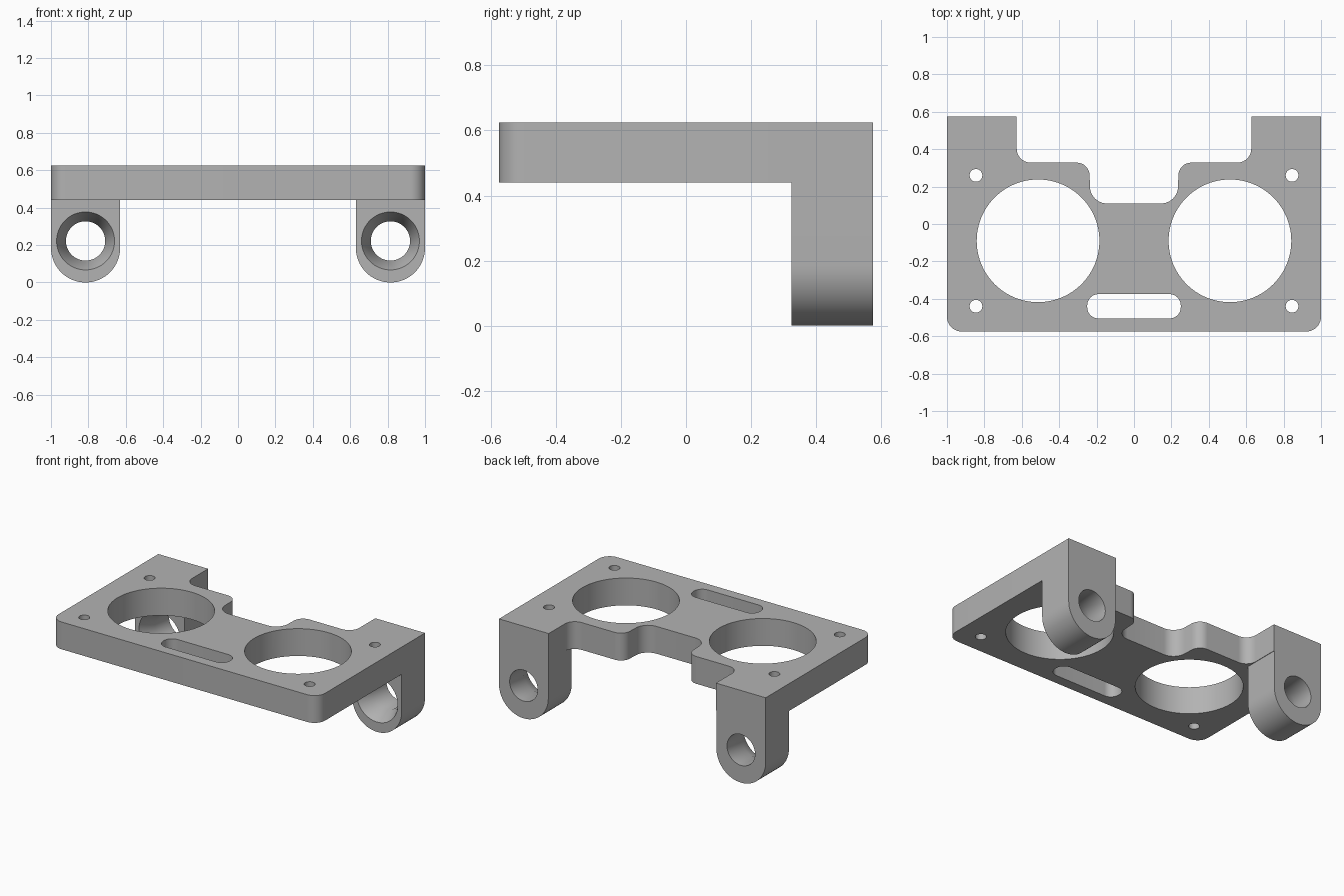
import bpy, bmesh, math
from mathutils import Vector

cube = bpy.data.objects.get("Cube")
if cube:
    bpy.data.objects.remove(cube, do_unlink=True)

grey = bpy.data.materials.new("plain grey")
grey.use_nodes = True
grey.diffuse_color = (0.45, 0.45, 0.45, 1)
grey.node_tree.nodes["Principled BSDF"].inputs["Base Color"].default_value = (0.45, 0.45, 0.45, 1)

TOP, UNDER = 0.625, 0.44
BACK, LUG_FRONT = 0.575, 0.325
LUG_X, LUG_R, BORE_Z = 0.815, 0.185, 0.222


def rounded(corners, steps=10):
    """Outline from (x, y, radius) corners, each replaced by a tangent arc."""
    out = []
    for i, (x, y, r) in enumerate(corners):
        p = Vector((x, y))
        if r == 0:
            out.append(p)
            continue
        a = (Vector(corners[i - 1][:2]) - p).normalized()
        b = (Vector(corners[(i + 1) % len(corners)][:2]) - p).normalized()
        half = a.angle(b) / 2
        centre = p + (a + b).normalized() * (r / math.sin(half))
        start = p + a * (r / math.tan(half)) - centre
        sweep = start.angle_signed(p + b * (r / math.tan(half)) - centre)
        for k in range(steps + 1):
            t = -sweep * k / steps
            c, s = math.cos(t), math.sin(t)
            out.append(centre + Vector((start.x * c - start.y * s, start.x * s + start.y * c)))
    return out


def circle(x, y, r, n=64):
    return [Vector((x + r * math.cos(math.tau * k / n), y + r * math.sin(math.tau * k / n))) for k in range(n)]


def loft(name, first, second):
    """Solid between two matching rings of 3D points."""
    bm = bmesh.new()
    a = [bm.verts.new(p) for p in first]
    b = [bm.verts.new(p) for p in second]
    bm.faces.new(a)
    bm.faces.new(b)
    for i in range(len(a)):
        j = (i + 1) % len(a)
        bm.faces.new((a[i], a[j], b[j], b[i]))
    bmesh.ops.recalc_face_normals(bm, faces=bm.faces)
    mesh = bpy.data.meshes.new(name)
    bm.to_mesh(mesh)
    bm.free()
    mesh.materials.append(grey)
    obj = bpy.data.objects.new(name, mesh)
    bpy.context.collection.objects.link(obj)
    return obj


def upright(name, pts, z0, z1):
    return loft(name, [(p.x, p.y, z0) for p in pts], [(p.x, p.y, z1) for p in pts])


def along_y(name, pts, y0, y1, pts_end=None):
    return loft(name, [(p.x, y0, p.y) for p in pts], [(p.x, y1, p.y) for p in pts_end or pts])


def combine(target, tool, operation):
    mod = target.modifiers.new(tool.name, "BOOLEAN")
    mod.operation, mod.solver, mod.object = operation, "EXACT", tool
    bpy.context.view_layer.objects.active = target
    bpy.ops.object.modifier_apply(modifier=mod.name)
    bpy.data.objects.remove(tool, do_unlink=True)


# Plate outline: half of it, then mirrored
half = [(1, -BACK, 0.08), (1, BACK, 0), (0.627, BACK, 0), (0.627, 0.328, 0.075),
        (0.24, 0.328, 0.068), (0.232, 0.11, 0.09)]
outline = half + [(-x, y, r) for x, y, r in reversed(half)]
bracket = upright("mounting_bracket", rounded(outline), UNDER, TOP)

# Hanging lugs with rounded lower ends
for side in (-1, 1):
    x = side * LUG_X
    arc = [Vector((x + LUG_R * math.cos(t), LUG_R + LUG_R * math.sin(t)))
           for t in (math.pi + math.pi * k / 32 for k in range(33))]
    profile = arc + [Vector((x + LUG_R, TOP)), Vector((x - LUG_R, TOP))]
    lug = along_y("lug", profile, LUG_FRONT, BACK)
    combine(bracket, lug, "UNION")

# Openings through the plate
slot = rounded([(-0.25, -0.505, 0.06), (0.25, -0.505, 0.06), (0.25, -0.375, 0.06), (-0.25, -0.375, 0.06)])
openings = [slot]
for side in (-1, 1):
    openings.append(circle(side * 0.513, -0.09, 0.328, 96))
    openings += [circle(side * 0.845, y, 0.034, 32) for y in (0.26, -0.44)]
for pts in openings:
    combine(bracket, upright("opening_cutter", pts, UNDER - 0.1, TOP + 0.1), "DIFFERENCE")

# Lug bores, flared towards the front
FLARE = 0.1
for side in (-1, 1):
    x = side * LUG_X
    small, large = circle(x, BORE_Z, 0.105), circle(x, BORE_Z, 0.155)
    combine(bracket, along_y("bore_cutter", small, LUG_FRONT - 0.1, BACK + 0.1), "DIFFERENCE")
    wide = circle(x, BORE_Z, 0.16)
    combine(bracket, along_y("flare_cutter", wide, LUG_FRONT - FLARE * 0.1, LUG_FRONT + FLARE, small), "DIFFERENCE")

bpy.ops.object.select_all(action="DESELECT")
bracket.select_set(True)
bpy.context.view_layer.objects.active = bracket
bpy.ops.object.shade_smooth_by_angle(angle=math.radians(30))
